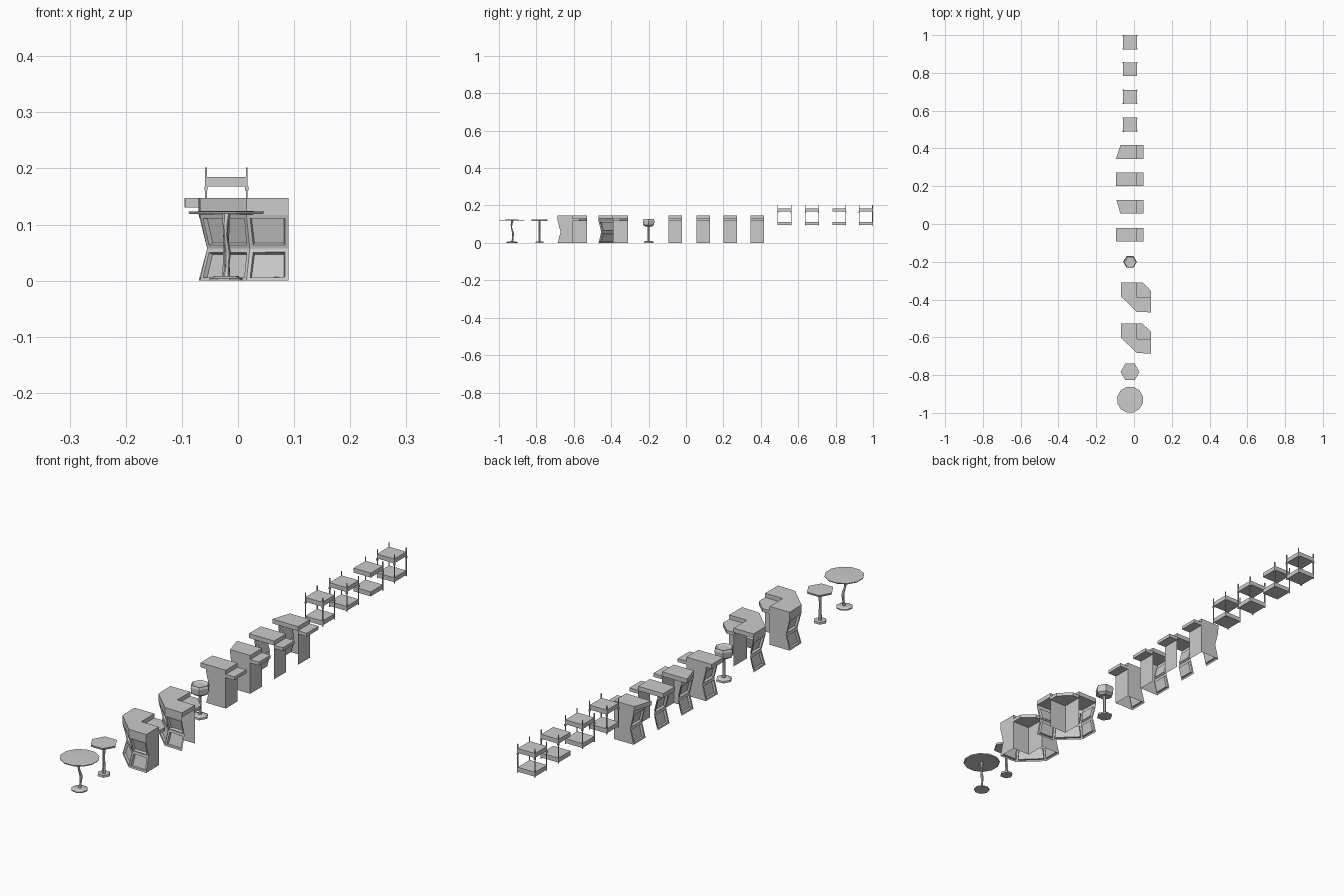
import bpy, bmesh, math

if "Cube" in bpy.data.objects:
    bpy.data.objects.remove(bpy.data.objects["Cube"])

CX = -0.021  # common centre line of tables, stool and shelves


def finish(name, bm):
    me = bpy.data.meshes.new(name)
    bm.to_mesh(me)
    bm.free()
    ob = bpy.data.objects.new(name, me)
    bpy.context.collection.objects.link(ob)
    return ob


def prism(name, pts, z0, z1):
    """Extruded flat outline."""
    bm = bmesh.new()
    lo = [bm.verts.new((x, y, z0)) for x, y in pts]
    hi = [bm.verts.new((x, y, z1)) for x, y in pts]
    bm.faces.new(lo)
    bm.faces.new(hi)
    n = len(pts)
    for i in range(n):
        j = (i + 1) % n
        bm.faces.new((lo[i], lo[j], hi[j], hi[i]))
    bmesh.ops.recalc_face_normals(bm, faces=bm.faces)
    return finish(name, bm)


def box(name, x0, x1, y0, y1, z0, z1):
    return prism(name, [(x0, y0), (x1, y0), (x1, y1), (x0, y1)], z0, z1)


def stack(name, y, sides, rings, turn=0.0):
    """Low-poly turned part; rings are (radius, z, sideways shift)."""
    bm = bmesh.new()
    loops = []
    for r, z, s in rings:
        loops.append([bm.verts.new((CX + s * 0.4 + r * math.cos(turn + 2 * math.pi * k / sides),
                                    y + s + r * math.sin(turn + 2 * math.pi * k / sides), z))
                      for k in range(sides)])
    bm.faces.new(loops[0])
    bm.faces.new(loops[-1])
    for a, b in zip(loops, loops[1:]):
        for i in range(sides):
            j = (i + 1) % sides
            bm.faces.new((a[i], a[j], b[j], b[i]))
    bmesh.ops.recalc_face_normals(bm, faces=bm.faces)
    return finish(name, bm)


def bar_wall(name, out, mid, inner, cap_start, cap_end):
    """Pinched, panelled outer wall, flat inner wall and optional end caps."""
    bm = bmesh.new()
    rows = [(out, 0), (mid, 0.057), (out, 0.117), (out, 0.131)]
    grid = [[bm.verts.new((x, y, z)) for x, y in path] for path, z in rows]
    panels = []
    for r in range(3):
        for i in range(len(out) - 1):
            f = bm.faces.new((grid[r][i], grid[r][i + 1], grid[r + 1][i + 1], grid[r + 1][i]))
            if r < 2:
                panels.append(f)
    lo = [bm.verts.new((x, y, 0)) for x, y in inner]
    hi = [bm.verts.new((x, y, 0.131)) for x, y in inner]
    for i in range(len(inner) - 1):
        bm.faces.new((lo[i + 1], lo[i], hi[i], hi[i + 1]))
    if cap_start:
        bm.faces.new([g[0] for g in grid] + [hi[0], lo[0]])
    if cap_end:
        bm.faces.new(([g[-1] for g in grid] + [hi[-1], lo[-1]])[::-1])
    bm.normal_update()
    bmesh.ops.inset_individual(bm, faces=panels, thickness=0.009, depth=0)
    bmesh.ops.inset_individual(bm, faces=panels, thickness=0.003, depth=-0.008)
    return finish(name, bm)


# Round table with crooked stem
y = -0.93
stack("round_table_top", y, 12, [(0.068, 0.119, 0), (0.07, 0.123, 0), (0.023, 0.124, 0)], 0.26)
stack("round_table_stem", y, 6, [(0.007, 0.004, 0), (0.004, 0.025, 0.004), (0.006, 0.05, 0.006),
                                 (0.004, 0.08, -0.003), (0.005, 0.1, -0.003), (0.007, 0.12, 0.002)])
stack("round_table_base", y, 8, [(0.03, 0, 0), (0.03, 0.004, 0), (0.02, 0.008, 0)], 0.2)

# Hexagonal table
y = -0.783
stack("hex_table_top", y, 6, [(0.048, 0.117, 0), (0.05, 0.124, 0), (0.022, 0.124, 0)])
stack("hex_table_stem", y, 6, [(0.007, 0.004, 0), (0.005, 0.06, 0), (0.006, 0.12, 0)])
stack("hex_table_base", y, 6, [(0.024, 0, 0), (0.023, 0.008, 0)])

# Corner bars: closed and open ended
for label, top, closed in (("closed", -0.528, True), ("open", -0.31, False)):
    def at(pts):
        return [(px, top + py) for px, py in pts]
    out = at([(-0.07, 0), (-0.068, -0.075), (0.015, -0.155), (0.09, -0.158)])
    mid = at([(-0.055, 0), (-0.055, -0.068), (0.021, -0.141), (0.09, -0.143)])
    inner = at([(0.015, 0), (0.015, -0.08), (0.09, -0.08)])
    bar_wall(f"{label}_corner_wall", out, mid, inner, closed, closed)
    prism(f"{label}_corner_top", out + inner[::-1], 0.13, 0.147)
    prism(f"{label}_corner_worktop",
          at([(0.014, 0), (0.045, 0), (0.09, -0.042), (0.09, -0.081), (0.014, -0.081)]), 0.118, 0.131)

# Stool
y = -0.2
stack("stool_seat", y, 6, [(0.022, 0.088, 0), (0.034, 0.096, 0), (0.036, 0.118, 0),
                           (0.032, 0.127, 0), (0.022, 0.122, 0)])
stack("stool_stem", y, 6, [(0.007, 0.005, 0), (0.0055, 0.05, 0), (0.007, 0.09, 0)])
stack("stool_base", y, 6, [(0.03, 0, 0), (0.029, 0.007, 0), (0.016, 0.011, 0)])

# Straight bars: both ends closed, front closed, both open, back closed
bars = [("single", -0.093, True, True, -0.094, -0.094),
        ("front_end", 0.055, False, True, -0.072, -0.093),
        ("middle", 0.2, False, False, -0.094, -0.094),
        ("back_end", 0.345, True, False, -0.095, -0.072)]
for label, y0, cap_back, cap_front, x_front, x_back in bars:
    y1 = y0 + 0.072
    bar_wall(f"{label}_bar_wall", [(-0.07, y1), (-0.07, y0)], [(-0.055, y1), (-0.055, y0)],
             [(0.013, y1), (0.013, y0)], cap_back, cap_front)
    prism(f"{label}_bar_top", [(x_front, y0), (0.013, y0), (0.013, y1), (x_back, y1)], 0.13, 0.147)
    box(f"{label}_bar_worktop", 0.012, 0.05, y0, y1, 0.118, 0.131)

# Hanging two-tier shelves with corner posts
for n, y0 in enumerate((0.49, 0.637, 0.783, 0.925)):
    y1 = y0 + 0.073
    for tier, z in (("lower", 0.096), ("upper", 0.168)):
        box(f"shelf_{n}_{tier}_board", -0.058, 0.015, y0, y1, z, z + 0.017)
    for px in (-0.057, 0.0155):
        for py in (y0 + 0.001, y1 - 0.001):
            if n == 2 and py < y0 + 0.01:
                continue
            box(f"shelf_{n}_post", px - 0.0015, px + 0.0015, py - 0.0015, py + 0.0015, 0.092, 0.202)
            box(f"shelf_{n}_post_collar", px - 0.003, px + 0.003, py - 0.003, py + 0.003, 0.161, 0.168)
